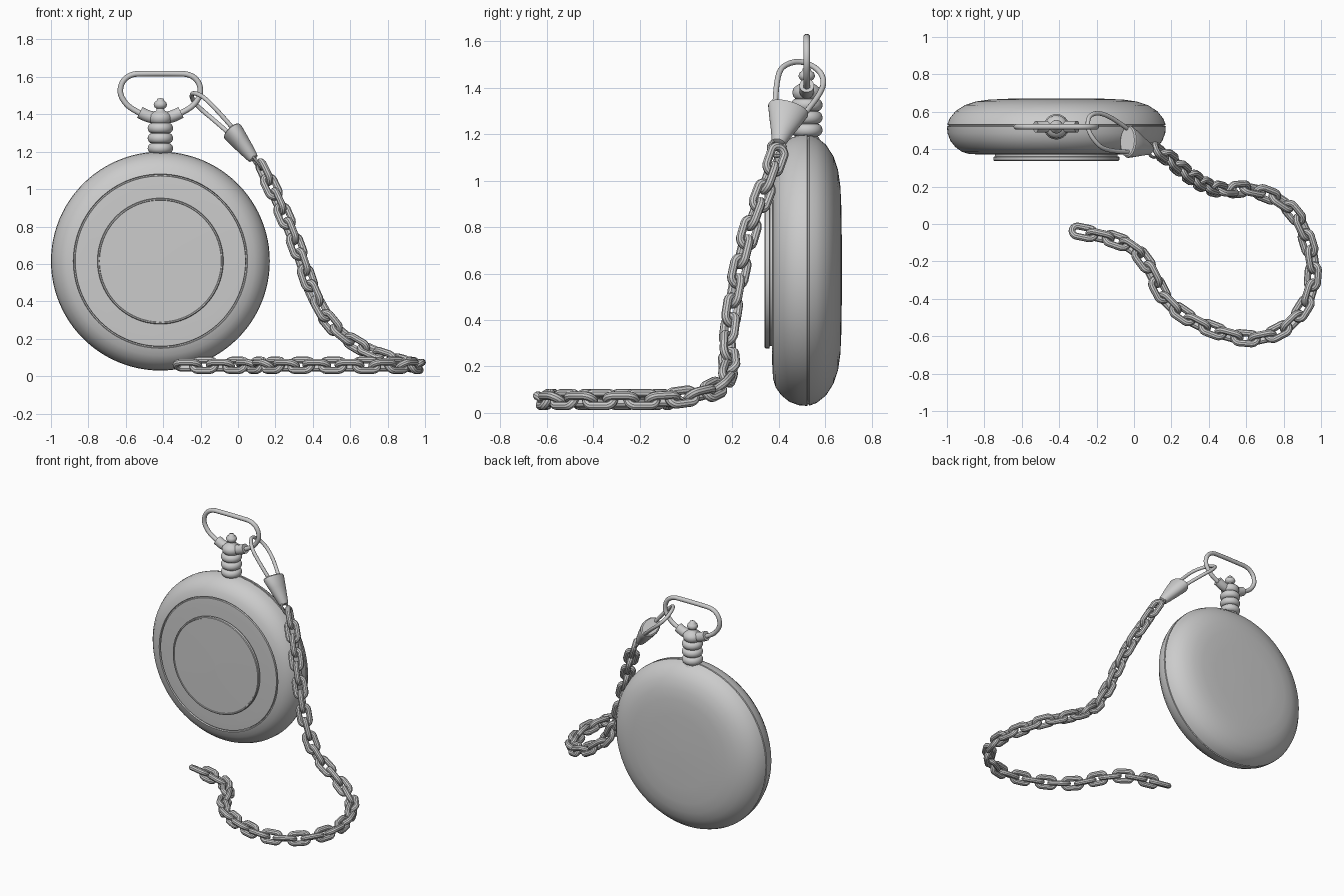
import bpy, math
from mathutils import Vector, Matrix

if "Cube" in bpy.data.objects:
    bpy.data.objects.remove(bpy.data.objects["Cube"])

CX, CY, CZ = -0.415, 0.52, 0.615      # watch axis


def mesh_object(name, verts, faces, angle=35):
    me = bpy.data.meshes.new(name)
    me.from_pydata(verts, [], faces)
    ob = bpy.data.objects.new(name, me)
    bpy.context.collection.objects.link(ob)
    bpy.ops.object.select_all(action='DESELECT')
    bpy.context.view_layer.objects.active = ob
    ob.select_set(True)
    bpy.ops.object.mode_set(mode='EDIT')
    bpy.ops.mesh.select_all(action='SELECT')
    bpy.ops.mesh.normals_make_consistent(inside=False)
    bpy.ops.object.mode_set(mode='OBJECT')
    bpy.ops.object.shade_smooth_by_angle(angle=math.radians(angle))
    return ob


def loft(name, rings, closed=False, angle=35):
    """Skin a list of equal-sized vertex rings; cap the ends unless closed."""
    n, m = len(rings[0]), len(rings)
    verts = [v for r in rings for v in r]
    faces = []
    for i in range(m if closed else m - 1):
        a, b = i * n, (i + 1) % m * n
        for j in range(n):
            k = (j + 1) % n
            faces.append((a + j, a + k, b + k, b + j))
    if not closed:
        faces += [tuple(range(n)), tuple(range((m - 1) * n, m * n))]
    return mesh_object(name, verts, faces, angle)


def ring(center, u, v, a, b, n):
    return [center + u * a * math.cos(t) + v * b * math.sin(t)
            for t in (2 * math.pi * i / n for i in range(n))]


def lathe(name, profile, origin, axis, n, angle=35):
    axis = Vector(axis)
    u = Vector((1, 0, 0))
    v = axis.cross(u)
    return loft(name, [ring(Vector(origin) + axis * h, u, v, r, r, n)
                       for r, h in profile], angle=angle)


def smooth_path(pts, closed=False, steps=8):
    """Catmull-Rom curve through the points."""
    p = [Vector(q) for q in pts]
    n = len(p)
    get = (lambda i: p[i % n]) if closed else (lambda i: p[max(0, min(n - 1, i))])
    out = []
    for i in range(n if closed else n - 1):
        a, b, c, d = (get(i + k) for k in (-1, 0, 1, 2))
        for s in range(steps):
            t = s / steps
            out.append(0.5 * (2 * b + (c - a) * t + (2 * a - 5 * b + 4 * c - d) * t * t
                              + (3 * b - a - 3 * c + d) * t ** 3))
    return out if closed else out + [p[-1]]


def tube(name, path, radius, normal, closed=False, n=12):
    """Round wire along a roughly planar path with the given plane normal."""
    m, normal, rings = len(path), Vector(normal).normalized(), []
    for i, p in enumerate(path):
        if closed:
            t = path[(i + 1) % m] - path[i - 1]
        else:
            t = path[min(i + 1, m - 1)] - path[max(i - 1, 0)]
        u = t.cross(normal).normalized()
        rings.append(ring(p, u, t.cross(u).normalized(), radius, radius, n))
    return loft(name, rings, closed)


# Watch case: rounded body with side seam and front bezel groove
case = [(0.001, 0.672), (0.25, 0.670), (0.36, 0.665), (0.43, 0.655), (0.49, 0.635),
        (0.54, 0.603), (0.572, 0.563), (0.584, 0.531), (0.578, 0.529), (0.578, 0.524),
        (0.585, 0.522), (0.582, 0.485), (0.567, 0.445), (0.54, 0.411), (0.505, 0.386),
        (0.466, 0.374), (0.463, 0.384), (0.457, 0.384), (0.455, 0.374),
        (0.40, 0.371), (0.001, 0.370)]
lathe("watch_case", case, (CX, 0, CZ), (0, 1, 0), 96)

# Raised front disc with a stepped rim
disc = [(0.001, 0.372), (0.328, 0.372), (0.328, 0.361), (0.337, 0.359), (0.337, 0.342),
        (0.333, 0.338), (0.327, 0.338), (0.325, 0.342), (0.001, 0.339)]
lathe("front_disc", disc, (CX, 0, CZ), (0, 1, 0), 96)

# Beaded stem
stem = [(0.001, 1.17), (0.06, 1.17)]
for k in range(3):
    z = 1.218 + 0.054 * k
    for s in range(-4, 5):
        f = math.radians(s * 20)
        stem.append((0.044 + 0.024 * math.cos(f), z + 0.027 * math.sin(f)))
stem += [(0.04, 1.36), (0.001, 1.37)]
lathe("stem_beads", stem, (CX, CY, 0), (0, 0, 1), 32, 60)

# Crown hub and knob
knob = [(0.001, 1.345), (0.045, 1.348), (0.058, 1.362), (0.062, 1.38), (0.058, 1.398),
        (0.04, 1.412), (0.022, 1.42), (0.02, 1.43), (0.03, 1.437), (0.036, 1.45),
        (0.031, 1.465), (0.02, 1.473), (0.017, 1.483), (0.001, 1.487)]
lathe("crown_knob", knob, (CX, CY, 0), (0, 0, 1), 32, 60)

# Curved sleeve holding the bow
sleeve = smooth_path([(CX + x, CY, z) for x, z in
                      [(-0.11, 1.41), (-0.06, 1.388), (0, 1.38), (0.06, 1.388), (0.11, 1.41)]], steps=4)
tube("bow_sleeve", sleeve, 0.032, (0, 1, 0), n=20)

# Bow: wide rounded wire ring
half = [(0.06, 1.386), (0.12, 1.412), (0.175, 1.448), (0.21, 1.50), (0.211, 1.55),
        (0.188, 1.59), (0.145, 1.613), (0.08, 1.617)]
bow = [(CX + x, CY, z) for x, z in half] + [(CX - x, CY, z) for x, z in reversed(half)]
tube("bow_ring", smooth_path(bow, True, 5), 0.015, (0, 1, 0), True)

# Clip loop hooked through the bow
clip = [(0.01, 0.395, 1.27), (-0.04, 0.385, 1.34), (-0.15, 0.40, 1.46), (-0.205, 0.44, 1.503),
        (-0.243, 0.505, 1.51), (-0.24, 0.57, 1.475), (-0.195, 0.592, 1.425),
        (-0.13, 0.572, 1.37), (-0.05, 0.52, 1.30), (0.0, 0.48, 1.25)]
axis = Vector((0.12, -0.045, -0.155)).normalized()
side = Vector((-0.01, 0.14, -0.03))
side = (side - axis * side.dot(axis)).normalized()
flat = axis.cross(side)
tube("clip_loop", smooth_path(clip, steps=6), 0.012, flat)

# Flattened tapering clip cone
start = Vector((-0.035, 0.443, 1.315))
cone = [(0.0, 0.08, 0.046), (0.006, 0.087, 0.054), (0.016, 0.089, 0.056), (0.08, 0.068, 0.048),
        (0.14, 0.047, 0.039), (0.185, 0.034, 0.031), (0.197, 0.029, 0.027), (0.2, 0.02, 0.02)]
loft("clip_cone", [ring(start + axis * h, side, flat, a, b, 32) for h, a, b in cone])

# Small connecting ring under the cone
join = Vector((0.1, 0.392, 1.14))
tube("connecting_ring", ring(join, axis, side, 0.042, 0.036, 24), 0.008, flat, True, 8)

# Chain: hangs from the clip, then curls over the floor
route = [(0.14, 0.385, 1.09), (0.2, 0.34, 0.965), (0.27, 0.28, 0.805), (0.335, 0.235, 0.635),
         (0.40, 0.20, 0.45), (0.49, 0.18, 0.29), (0.61, 0.185, 0.185), (0.75, 0.14, 0.115),
         (0.86, 0.05, 0.08), (0.93, -0.1, 0.06), (0.957, -0.27, 0.058), (0.91, -0.44, 0.058),
         (0.79, -0.565, 0.058), (0.63, -0.612, 0.058), (0.45, -0.575, 0.058), (0.28, -0.495, 0.058),
         (0.16, -0.39, 0.058), (0.09, -0.25, 0.058), (0.0, -0.135, 0.058), (-0.12, -0.08, 0.058),
         (-0.27, -0.045, 0.058)]
path = smooth_path(route, steps=20)
dist = [0.0]
for a, b in zip(path, path[1:]):
    dist.append(dist[-1] + (b - a).length)


def along(d):
    d = max(0, min(dist[-1], d))
    i = max(k for k in range(len(dist) - 1) if dist[k] <= d)
    return path[i].lerp(path[i + 1], (d - dist[i]) / (dist[i + 1] - dist[i]))


# One oval link, repeated with alternating roll
oval = [Vector((math.copysign(0.032, math.cos(t)) + 0.030 * math.cos(t), 0.032 * math.sin(t), 0))
        for t in ((i + 0.5) * math.pi / 12 for i in range(24))]
link = tube("chain_link_00", oval, 0.0185, (0, 0, 1), True, 10)
count = round(dist[-1] / 0.091)
for i in range(count + 1):
    d = dist[-1] * i / count
    t = (along(d + 0.04) - along(d - 0.04)).normalized()
    s = Vector((0, 0, 1)).cross(t).normalized()
    frame = Matrix((t, s, t.cross(s))).transposed().to_4x4()
    roll = Matrix.Rotation(math.radians(30 if i % 2 else -60), 4, 'X')
    ob = link if i == 0 else link.copy()
    if i:
        ob.name = f"chain_link_{i:02d}"
        bpy.context.collection.objects.link(ob)
    ob.matrix_world = Matrix.Translation(along(d)) @ frame @ roll
